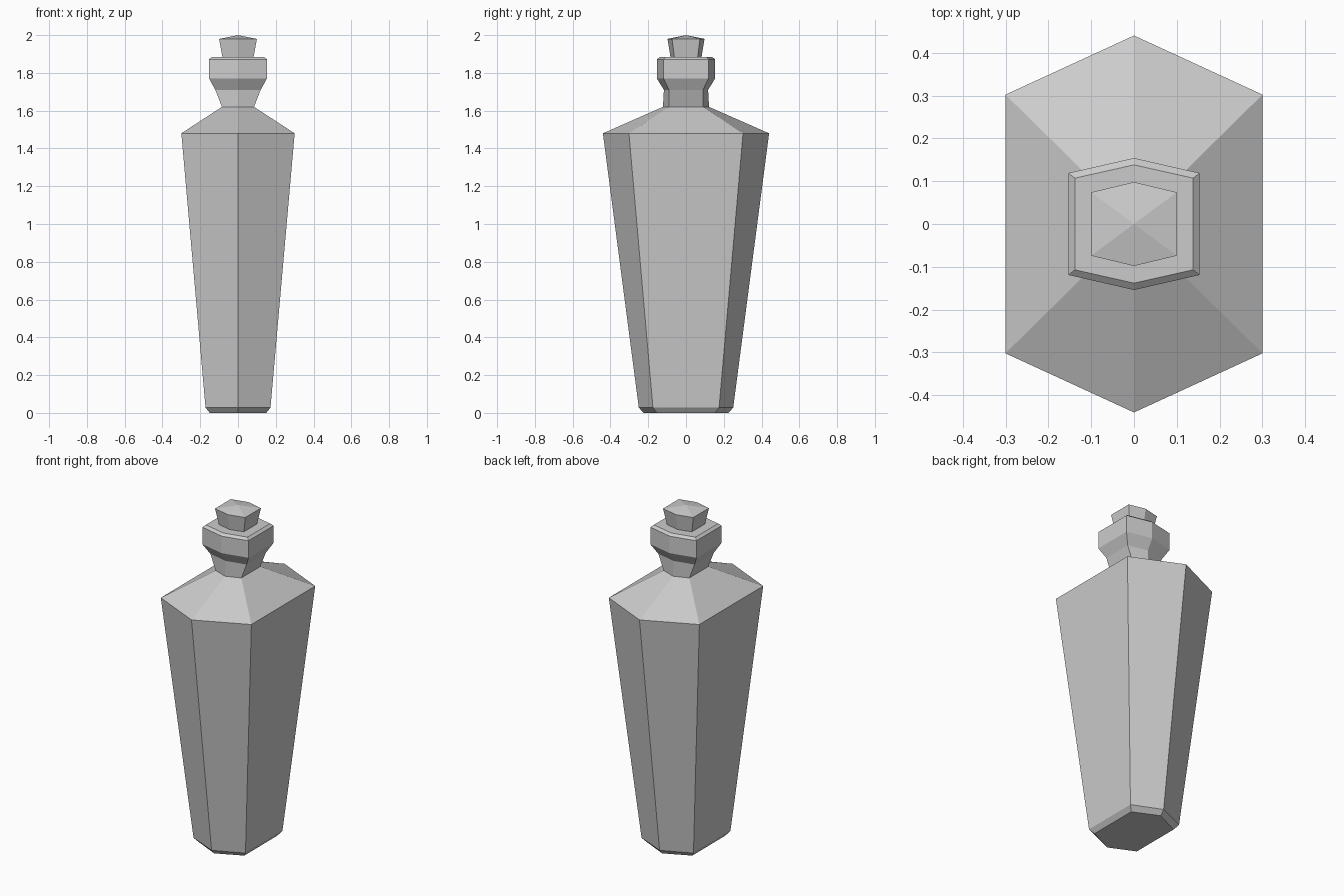
import bpy, bmesh

if "Cube" in bpy.data.objects:
    bpy.data.objects.remove(bpy.data.objects["Cube"])


def hex_loft(name, rings, apex=None):
    """Stack stretched hexagons given as (half width x, corner y, tip y, z)."""
    bm = bmesh.new()
    loops = []
    for x, c, t, z in rings:
        pts = [(x, -c), (x, c), (0, t), (-x, c), (-x, -c), (0, -t)]
        loops.append([bm.verts.new((px, py, z)) for px, py in pts])
    for a, b in zip(loops, loops[1:]):
        for i in range(6):
            j = (i + 1) % 6
            bm.faces.new((a[i], a[j], b[j], b[i]))
    bm.faces.new(loops[0][::-1])
    if apex is None:
        bm.faces.new(loops[-1])
    else:
        top = bm.verts.new((0, 0, apex))
        for i in range(6):
            bm.faces.new((loops[-1][i], loops[-1][(i + 1) % 6], top))
    bmesh.ops.recalc_face_normals(bm, faces=bm.faces)
    mesh = bpy.data.meshes.new(name)
    bm.to_mesh(mesh)
    bm.free()
    obj = bpy.data.objects.new(name, mesh)
    bpy.context.collection.objects.link(obj)
    return obj


# Tapered bottle: base bevel, body, shoulder, neck and lip
hex_loft("bottle", [
    (0.15, 0.155, 0.225, 0.0),
    (0.172, 0.175, 0.25, 0.028),
    (0.30, 0.302, 0.44, 1.48),
    (0.085, 0.09, 0.122, 1.62),
    (0.12, 0.09, 0.117, 1.71),
    (0.153, 0.119, 0.154, 1.77),
    (0.153, 0.119, 0.154, 1.872),
    (0.138, 0.107, 0.138, 1.885),
    (0.115, 0.088, 0.115, 1.885),
])

# Flared stopper with a shallow pointed top
hex_loft("stopper", [
    (0.08, 0.06, 0.08, 1.87),
    (0.10, 0.074, 0.098, 1.98),
], apex=2.0)
